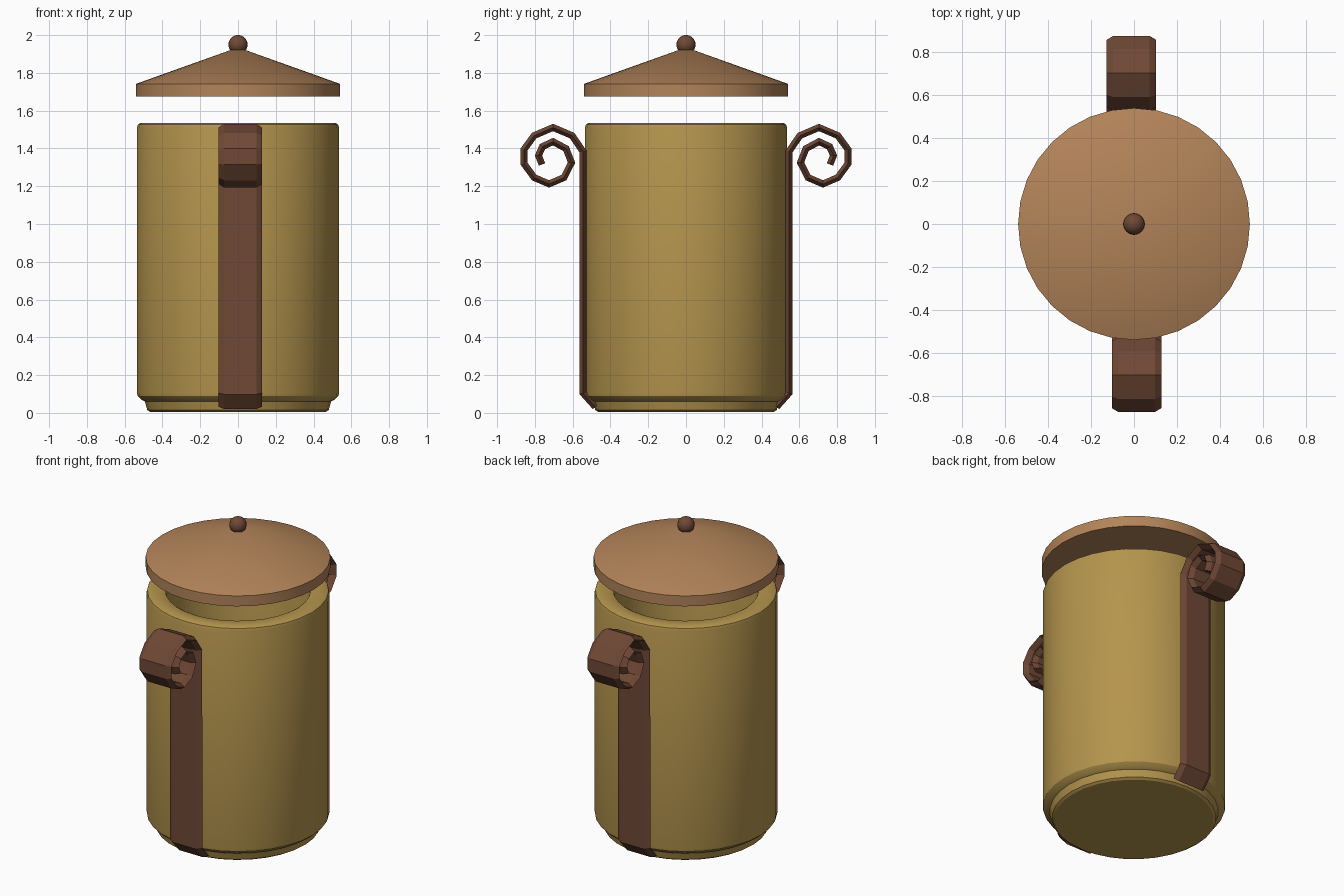
import bpy, bmesh, math
from mathutils import Vector

if "Cube" in bpy.data.objects:
    bpy.data.objects.remove(bpy.data.objects["Cube"])


def material(name, rgb):
    m = bpy.data.materials.new(name)
    m.diffuse_color = (*rgb, 1)
    m.use_nodes = True
    m.node_tree.nodes["Principled BSDF"].inputs["Base Color"].default_value = m.diffuse_color
    return m


gold = material("ochre_glaze", (0.46, 0.30, 0.075))
tan = material("tan_wood", (0.45, 0.23, 0.10))
brown = material("brown_strap", (0.16, 0.065, 0.036))


def finish(name, bm, mat, smooth=None):
    bmesh.ops.recalc_face_normals(bm, faces=bm.faces)
    me = bpy.data.meshes.new(name)
    bm.to_mesh(me)
    bm.free()
    me.materials.append(mat)
    ob = bpy.data.objects.new(name, me)
    bpy.context.collection.objects.link(ob)
    if smooth:
        bpy.ops.object.select_all(action='DESELECT')
        ob.select_set(True)
        bpy.context.view_layer.objects.active = ob
        bpy.ops.object.shade_smooth_by_angle(angle=math.radians(smooth))
    return ob


def lathe(name, profile, mat, sides=32):
    bm = bmesh.new()
    verts = [bm.verts.new((r, 0, z)) for r, z in profile]
    edges = [bm.edges.new(p) for p in zip(verts, verts[1:])]
    bmesh.ops.spin(bm, geom=verts + edges, cent=(0, 0, 0), axis=(0, 0, 1),
                   angle=math.tau, steps=sides, use_duplicate=False)
    bmesh.ops.remove_doubles(bm, verts=bm.verts, dist=1e-4)
    return finish(name, bm, mat, 30)


def strap(name, path, section, mat, turn):
    """Sweep a (x, normal) section along a y-z path with mitred joints."""
    pts = [Vector(p) for p in path]
    bm = bmesh.new()
    rings = []
    for i, p in enumerate(pts):
        a = (p - pts[i - 1]).normalized() if i else None
        b = (pts[i + 1] - p).normalized() if i < len(pts) - 1 else None
        a, b = a or b, b or a
        t = (a + b).normalized()
        n = Vector((-t.y, t.x)) / max(t.dot(a), 0.5)
        rings.append([bm.verts.new((turn * (0.012 + x), turn * (p.x + n.x * d), p.y + n.y * d))
                      for x, d in section])
    k = len(section)
    for r, s in zip(rings, rings[1:]):
        for j in range(k):
            bm.faces.new((r[j], r[(j + 1) % k], s[(j + 1) % k], s[j]))
    bm.faces.new(rings[0])
    bm.faces.new(rings[-1])
    return finish(name, bm, mat)


# Hollow jar with a stepped foot and rounded rim
lathe("jar_body", [(0, 0.005), (0.465, 0.005), (0.48, 0.015), (0.493, 0.06),
                   (0.512, 0.07), (0.532, 0.09), (0.535, 0.105), (0.535, 1.51),
                   (0.53, 1.527), (0.515, 1.535), (0.44, 1.535), (0.425, 1.527),
                   (0.42, 1.51), (0.42, 0.10), (0, 0.10)], gold)

# Conical lid floating above the rim
lathe("lid", [(0, 1.675), (0.54, 1.675), (0.54, 1.742), (0, 1.935)], tan)

# Knob
bm = bmesh.new()
bmesh.ops.create_uvsphere(bm, u_segments=16, v_segments=10, radius=0.051)
bmesh.ops.translate(bm, verts=bm.verts, vec=(0, 0, 1.95))
finish("lid_knob", bm, brown, 40)

# Scrolled strap handles, the back one turned half around
path = [(-0.48, 0.032), (-0.545, 0.105), (-0.546, 1.385), (-0.603, 1.468),
        (-0.704, 1.511), (-0.804, 1.468), (-0.858, 1.394), (-0.858, 1.32),
        (-0.804, 1.246), (-0.725, 1.212), (-0.646, 1.246), (-0.606, 1.325),
        (-0.635, 1.399), (-0.704, 1.436), (-0.760, 1.41), (-0.781, 1.362),
        (-0.762, 1.315)]
section = [(-0.115, 0), (-0.085, 0.018), (0.085, 0.018),
           (0.115, 0), (0.085, -0.018), (-0.085, -0.018)]
for name, turn in (("front_handle", 1), ("back_handle", -1)):
    strap(name, path, section, brown, turn)
